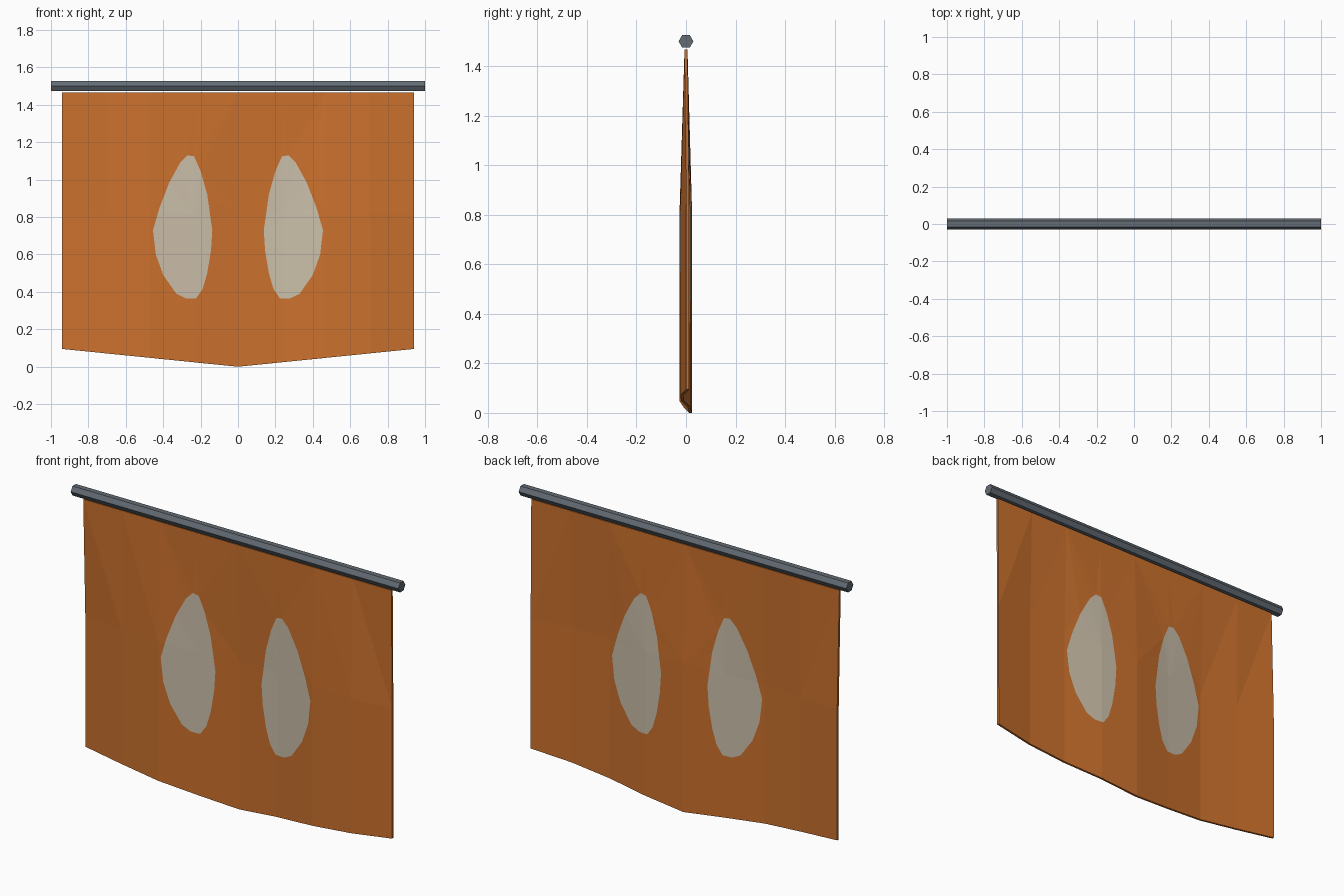
import bpy, bmesh, math
from mathutils import Vector
from mathutils.geometry import delaunay_2d_cdt

if "Cube" in bpy.data.objects:
    bpy.data.objects.remove(bpy.data.objects["Cube"], do_unlink=True)


def material(name, rgb):
    m = bpy.data.materials.new(name)
    m.use_nodes = True
    color = (*rgb, 1)
    m.diffuse_color = color
    m.node_tree.nodes["Principled BSDF"].inputs["Base Color"].default_value = color
    return m


orange = material("orange cloth", (0.60, 0.165, 0.026))
cream = material("cream cloth", (0.60, 0.52, 0.40))
grey = material("dark grey metal", (0.125, 0.15, 0.175))

HALF, TOP, MID, CORNER, COLS = 0.94, 1.467, 0.815, 0.095, 8
STEP = 2 * HALF / COLS


def ripple(x, z):
    """Faceted wave, straight within each column and fading out at the top."""
    k = (x + HALF) / STEP
    i = min(max(int(k + 1e-4), 0), COLS - 1)
    a, b = (math.cos((n - 4.3) * math.pi / 2.3) for n in (i, i + 1))
    fade = min(1, (TOP - z) / (TOP - MID))
    return 0.02 * fade * (a + (b - a) * (k - i))


# Hexagonal rod
bpy.ops.mesh.primitive_cylinder_add(vertices=6, radius=0.03, depth=2,
                                    location=(0, 0, 1.501), rotation=(0, math.pi / 2, 0))
rod = bpy.context.object
rod.name = "rod"
rod.data.materials.append(grey)

# Cloth layout: a grid with a pointed lower edge
points, edges = [], []
for i in range(COLS + 1):
    x = -HALF + i * STEP
    for j, z in enumerate((CORNER * abs(x) / HALF, MID, TOP)):
        points.append(Vector((x, z)))
        n = len(points) - 1
        if j:
            edges.append((n - 1, n))
        if i:
            edges.append((n - 3, n))

# Two mirrored eye shapes set into the cloth
outline = [(0.235, 1.125), (0.27, 1.13), (0.31, 1.09), (0.37, 0.98), (0.42, 0.85),
           (0.455, 0.73), (0.44, 0.60), (0.40, 0.49), (0.33, 0.39), (0.28, 0.365),
           (0.225, 0.365), (0.19, 0.415), (0.165, 0.50), (0.145, 0.62), (0.138, 0.73),
           (0.165, 0.92), (0.20, 1.045)]
for side in (1, -1):
    start, count = len(points), len(outline)
    points += [Vector((side * x, z)) for x, z in outline]
    edges += [(start + i, start + (i + 1) % count) for i in range(count)]


def in_eye(x, z):
    x, inside = abs(x), False
    for (ax, az), (bx, bz) in zip(outline, outline[1:] + outline[:1]):
        if (az > z) != (bz > z) and x < ax + (z - az) * (bx - ax) / (bz - az):
            inside = not inside
    return inside


verts, _, faces, *_ = delaunay_2d_cdt(points, edges, [], 1, 1e-5)
mesh = bpy.data.meshes.new("banner_cloth")
mesh.from_pydata([(v.x, ripple(v.x, v.y), v.y) for v in verts], [], faces)
mesh.materials.append(orange)
mesh.materials.append(cream)
for p in mesh.polygons:
    p.material_index = int(in_eye(p.center.x, p.center.z))
cloth = bpy.data.objects.new("banner_cloth", mesh)
bpy.context.collection.objects.link(cloth)

# Cloth thickness, shared by front and back
solid = cloth.modifiers.new("thickness", "SOLIDIFY")
solid.thickness = 0.012
solid.offset = 0
